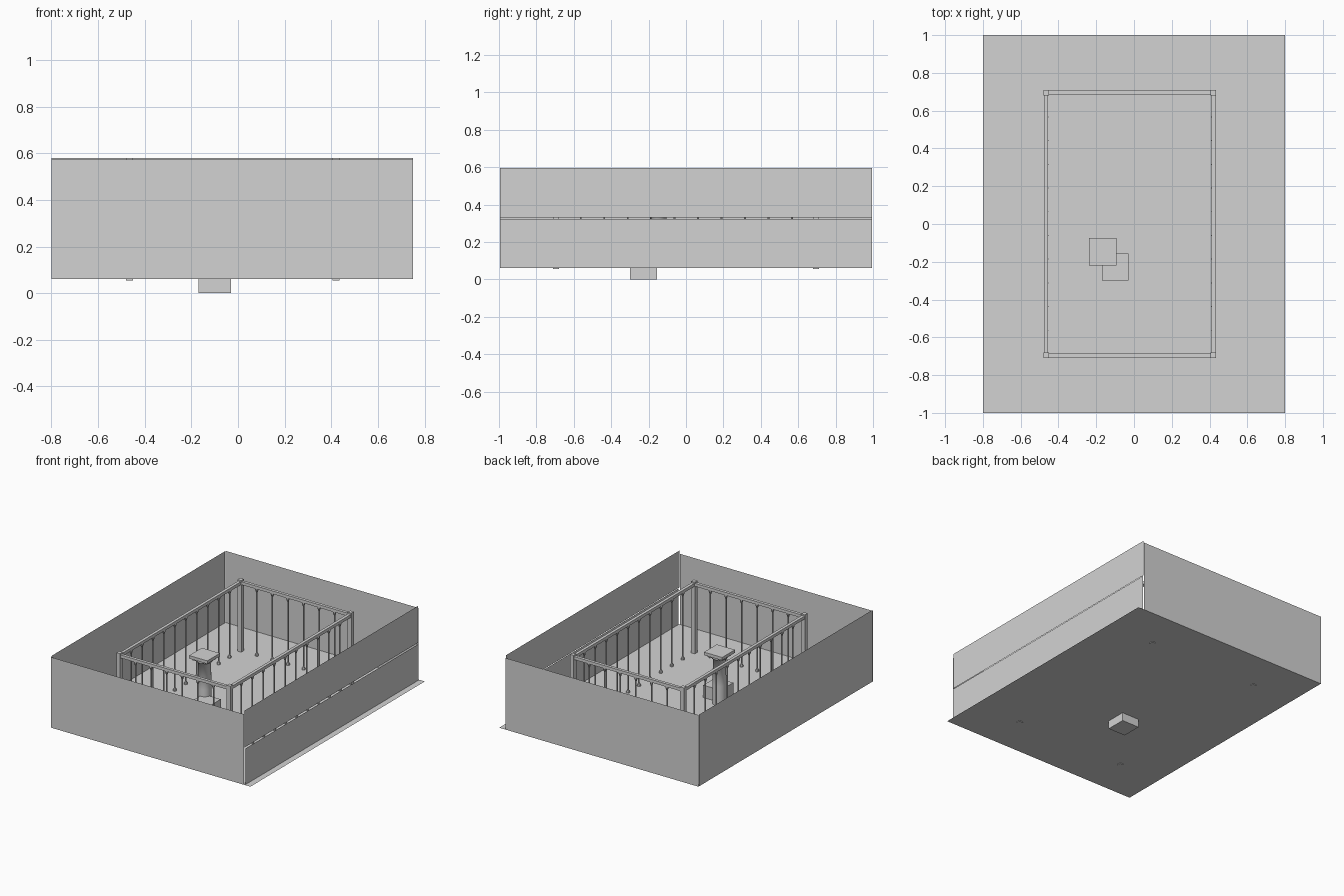
import bpy, bmesh, math
from mathutils import Vector

if "Cube" in bpy.data.objects:
    bpy.data.objects.remove(bpy.data.objects["Cube"])

grey = bpy.data.materials.new("plain_grey")
grey.diffuse_color = (0.65, 0.65, 0.65, 1)
grey.use_nodes = True
grey.node_tree.nodes["Principled BSDF"].inputs["Base Color"].default_value = grey.diffuse_color


def finish(name, bm):
    me = bpy.data.meshes.new(name)
    bm.to_mesh(me)
    bm.free()
    me.materials.append(grey)
    ob = bpy.data.objects.new(name, me)
    bpy.context.collection.objects.link(ob)
    return ob


def add_box(bm, lo, hi):
    lo, hi = Vector(lo), Vector(hi)
    for v in bmesh.ops.create_cube(bm, size=1)["verts"]:
        v.co = (lo + hi) / 2 + Vector(a * b for a, b in zip(v.co, hi - lo))


def box(name, lo, hi):
    bm = bmesh.new()
    add_box(bm, lo, hi)
    return finish(name, bm)


def sheet(name, *pts):
    bm = bmesh.new()
    bm.faces.new([bm.verts.new(p) for p in pts])
    return finish(name, bm)


def lathe(bm, x, y, profile, n):
    # closed turned shape from (radius, height) pairs
    rings = [[bm.verts.new((x + r * math.cos(2 * math.pi * i / n),
                            y + r * math.sin(2 * math.pi * i / n), z))
              for i in range(n)] for r, z in profile]
    for a, b in zip(rings, rings[1:]):
        for i in range(n):
            j = (i + 1) % n
            f = bm.faces.new((a[i], a[j], b[j], b[i]))
            f.smooth = n > 12
    bm.faces.new(rings[0][::-1])
    bm.faces.new(rings[-1])


FLOOR = 0.06
# floor and outer walls are thin sheets
sheet("floor", (-.8, -1, FLOOR), (.8, -1, FLOOR), (.8, 1, FLOOR), (-.8, 1, FLOOR))


def wall_x(name, x, z0, z1):
    sheet(name, (x, -.995, z0), (x, .995, z0), (x, .995, z1), (x, -.995, z1))


def wall_y(name, y, z1):
    sheet(name, (-.8, y, FLOOR), (.75, y, FLOOR), (.75, y, z1), (-.8, y, z1))


wall_y("front_wall", -1, .572)
wall_y("back_wall", 1, .58)
wall_x("left_wall", -.8, FLOOR, .58)
wall_x("right_wall_lower", .755, FLOOR, .322)
wall_x("right_wall_upper", .75, .33, .597)

# railing: corner posts
X0, X1, Y = -.465, .42, .695
for sx, x in (("left", X0), ("right", X1)):
    for sy, y in (("front", -Y), ("back", Y)):
        box(f"{sx}_{sy}_post", (x - .015, y - .015, .055), (x + .015, y + .015, .58))

# railing: top rails
Z0, Z1, W = .548, .57, .011
for sx, x in (("left", X0), ("right", X1)):
    box(sx + "_rail", (x - W, -Y + .015, Z0), (x + W, Y - .015, Z1))
for sy, y in (("front", -Y), ("back", Y)):
    box(sy + "_rail", (X0 + .015, y - W, Z0), (X1 - .015, y + W, Z1))

# railing: slim balusters with flared ends
profile = [(.012, FLOOR), (.012, .068), (.005, .085), (.005, .52), (.012, .54), (.012, Z0)]
bm = bmesh.new()
for i in range(10):
    for x in (X0, X1):
        lathe(bm, x, -.5625 + i * .1255, profile, 8)
for i in range(6):
    for y in (-Y, Y):
        lathe(bm, -.335 + i * .125, y, profile, 8)
finish("balusters", bm)

# pedestal block that passes through the floor
box("pedestal_block", (-.17, -.3, 0), (-.03, -.155, .15))

# round column with stepped square cap
CX, CY = -.165, -.148
bm = bmesh.new()
lathe(bm, CX, CY, [(.047, FLOOR), (.046, .2), (.043, .385), (.052, .39), (.052, .4)], 24)
finish("column_shaft", bm)
bm = bmesh.new()
for h, z0, z1 in ((.056, .4, .415), (.073, .415, .437)):
    add_box(bm, (CX - h, CY - h, z0), (CX + h, CY + h, z1))
finish("column_cap", bm)
